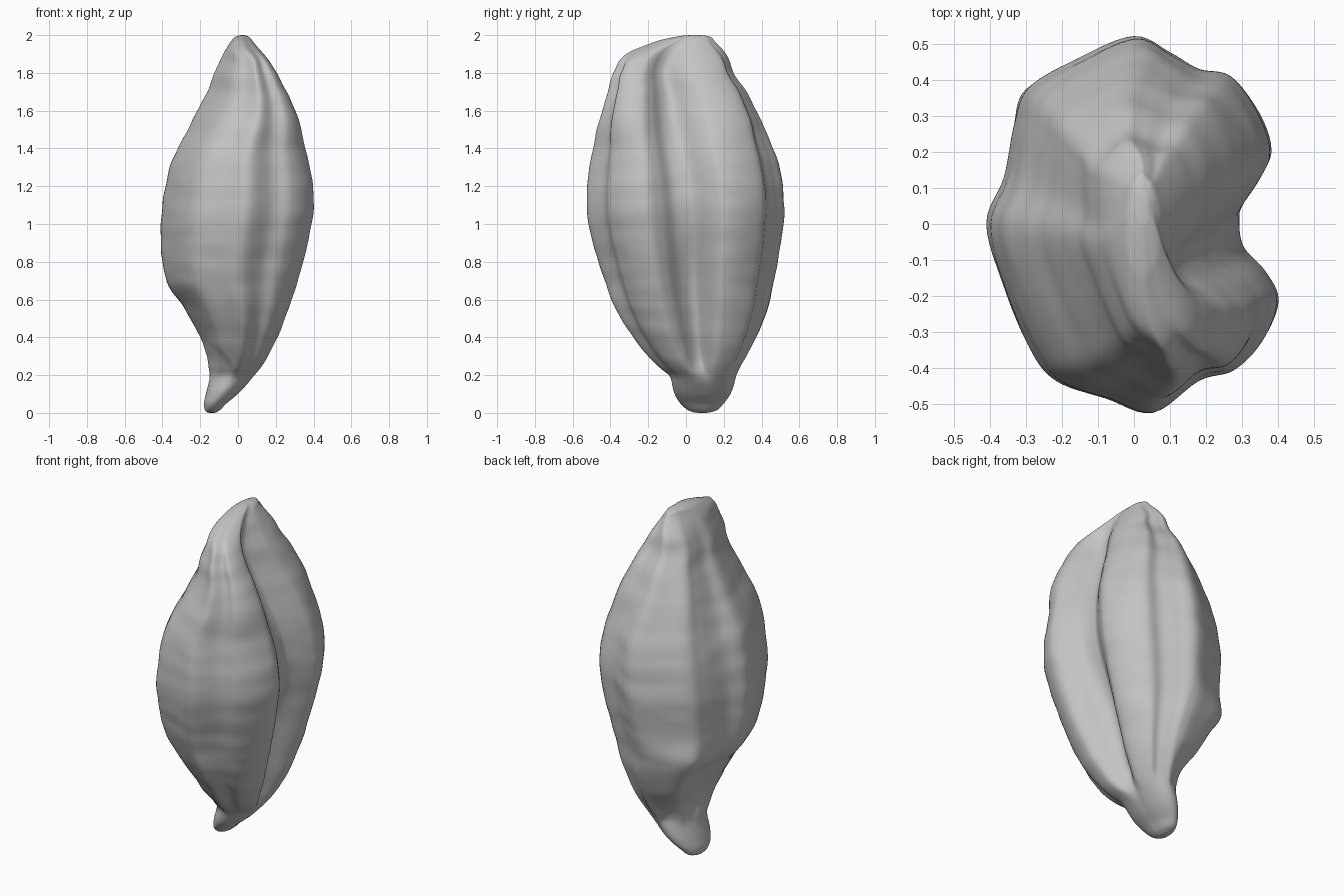
import bpy, bmesh, math
from mathutils import Vector, noise

if "Cube" in bpy.data.objects:
    bpy.data.objects.remove(bpy.data.objects["Cube"])

# Cross-section at the widest point: ribbed husk with a crease facing +x
SECTION = [(0, .52), (.10, .475), (.18, .43), (.27, .41), (.35, .31), (.385, .21),
           (.36, .14), (.31, .06), (.30, .02), (.31, -.06), (.37, -.13), (.405, -.21),
           (.36, -.32), (.28, -.40), (.18, -.43), (.05, -.52), (-.08, -.48),
           (-.22, -.43), (-.29, -.34), (-.36, -.18), (-.41, 0), (-.36, .13),
           (-.33, .28), (-.29, .38), (-.15, .46)]

# Outline stations: height, min x, max x, min y, max y
OUTLINE = [(0, -.16, -.12, .05, .12), (.015, -.175, -.095, .01, .165),
           (.05, -.18, -.06, -.03, .20), (.10, -.17, 0, -.06, .235),
           (.19, -.15, .085, -.09, .27), (.24, -.155, .125, -.14, .285),
           (.30, -.165, .16, -.20, .32), (.40, -.20, .21, -.28, .37),
           (.55, -.28, .27, -.37, .43), (.70, -.38, .32, -.43, .465),
           (.95, -.41, .385, -.505, .51), (1.1, -.40, .405, -.525, .52),
           (1.3, -.36, .385, -.51, .495), (1.5, -.27, .31, -.465, .42),
           (1.7, -.17, .22, -.40, .315), (1.8, -.13, .175, -.375, .25),
           (1.9, -.08, .125, -.31, .21), (1.97, -.035, .08, -.15, .15),
           (1.99, -.015, .06, -.06, .13), (2, .01, .04, 0, .09)]

# Crease stations: height, extra depth, sideways shift
CREASE = [(0, 0, 0), (.2, .01, 0), (.35, .06, 0), (.7, .07, 0), (1.1, .01, 0),
          (1.5, .03, -.05), (1.75, .03, -.06), (1.9, .01, -.04), (2, 0, 0)]


def hermite(table, z):
    """Smoothly interpolate the columns of a table keyed by height."""
    i = max(k for k in range(len(table) - 1) if table[k][0] <= z)

    def slope(k, c):
        a, b = table[max(k - 1, 0)], table[min(k + 1, len(table) - 1)]
        return (b[c] - a[c]) / (b[0] - a[0])
    p, q = table[i], table[i + 1]
    h = q[0] - p[0]
    t = (z - p[0]) / h
    s = t * t * (3 - 2 * t)
    return [p[c] + (q[c] - p[c]) * s + h * (t * (1 - t) ** 2 * slope(i, c)
            - t * t * (1 - t) * slope(i + 1, c)) for c in range(1, len(p))]


def closed_spline(points, steps):
    """Sample a closed Catmull-Rom curve."""
    out, n = [], len(points)
    for i in range(n):
        a, b, c, d = (Vector(points[(i + k) % n]) for k in (-1, 0, 1, 2))
        for j in range(steps):
            t = j / steps
            out.append(b + (c - a) * t / 2 + (a * 2 - b * 5 + c * 4 - d) * t * t / 2
                       + (b * 3 - a - c * 3 + d) * t ** 3 / 2)
    return out


def ramp(a, b, v):
    t = min(max((v - a) / (b - a), 0), 1)
    return t * t * (3 - 2 * t)


profile = [Vector((p.x / .41, p.y / .52)) for p in closed_spline(SECTION, 6)]


def ring(z):
    x0, x1, y0, y1 = hermite(OUTLINE, z)
    depth, shift = hermite(CREASE, z)
    cx, cy, hx, hy = (x0 + x1) / 2, (y0 + y1) / 2, (x1 - x0) / 2, (y1 - y0) / 2
    # The front edge of the narrowing top leans towards the crease side
    top = ramp(1.3, 1.7, z) * (1 - ramp(1.85, 1.98, z))
    lean = -.16 * top
    hx = math.sqrt(max(hx * hx - (lean * hy) ** 2, .0001))
    plain = 1 - ramp(.15, .29, z) + .6 * ramp(1.8, 2, z)
    body = ramp(.2, .4, z) * (1 - ramp(1.85, 2, z))
    low_back = ramp(.28, .45, z) * (1 - ramp(.6, .85, z))
    for p in profile:
        p = p.lerp(p.normalized(), plain)
        # Fuller lobes beside the crease near the top, fuller low back corner
        if p.x > 0:
            p = p * (1 + .25 * top * p.x * abs(p.y))
        elif p.y > 0:
            p = p * (1 - .25 * low_back * p.x * p.y)
        # Husk rim stepping in to the germ, higher towards -x
        rim = .21 + .2 * max(0, -p.x)
        step = 1 - .06 * (1 - ramp(rim - .03, rim + .03, z)) * ramp(.12, .24, z)
        x, y = cx + p.x * hx, cy + p.y * hy * step
        lean_here = lean * (1 - min(max(p.x, 0), 1)) if p.y > 0 else lean
        x += lean_here * p.y * hy
        if p.x > 0:
            x -= depth * math.exp(-((p.y - .04) / .17) ** 2) * p.x
            y += shift * math.exp(-(p.y / .5) ** 2) * min(p.x * 1.5, 1)
        # Faint cross wrinkles of the dry skin
        n = noise.noise(Vector((x * 4, y * 4, z * 11))) * .005 * body
        yield Vector((x + n * p.x, y + n * p.y, z))


# Husk body with its tapering germ tip, lofted from bottom to top
ROWS = 180
bm = bmesh.new()
heights = [1 - math.cos(math.pi * (.015 + .97 * i / ROWS)) for i in range(ROWS + 1)]
rings = [[bm.verts.new(v) for v in ring(z)] for z in heights]
count = len(profile)
for low, high in zip(rings, rings[1:]):
    for i in range(count):
        j = (i + 1) % count
        bm.faces.new((low[i], low[j], high[j], high[i]))
for loop, z in ((rings[0], 0), (rings[-1], 2)):
    middle = sum((v.co for v in loop), Vector()) / count
    tip = bm.verts.new((middle.x, middle.y, z))
    for i in range(count):
        bm.faces.new((loop[i], loop[(i + 1) % count], tip))
bmesh.ops.recalc_face_normals(bm, faces=bm.faces[:])
mesh = bpy.data.meshes.new("grain_husk")
bm.to_mesh(mesh)
bm.free()
husk = bpy.data.objects.new("grain_husk", mesh)
bpy.context.collection.objects.link(husk)
mesh.polygons.foreach_set("use_smooth", [True] * len(mesh.polygons))

# Plain grey skin
grey = bpy.data.materials.new("plain_grey")
grey.use_nodes = True
colour = (.55, .55, .55, 1)
grey.diffuse_color = colour
grey.node_tree.nodes["Principled BSDF"].inputs["Base Color"].default_value = colour
mesh.materials.append(grey)
